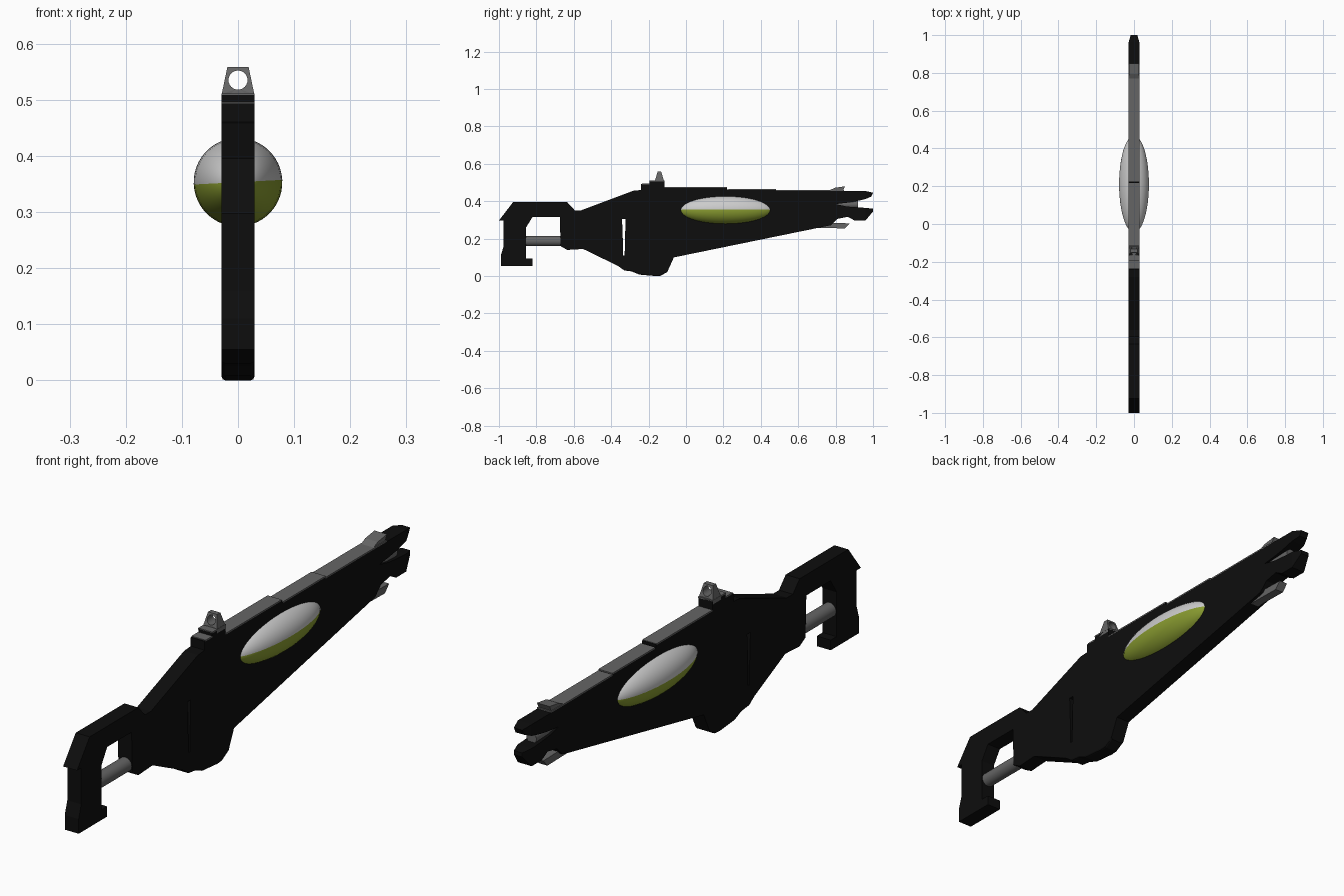
import bpy, bmesh, math
from mathutils import Matrix

if "Cube" in bpy.data.objects:
    bpy.data.objects.remove(bpy.data.objects["Cube"])


def material(name, rgb):
    m = bpy.data.materials.new(name)
    m.diffuse_color = (*rgb, 1)
    m.use_nodes = True
    m.node_tree.nodes["Principled BSDF"].inputs["Base Color"].default_value = m.diffuse_color
    return m


BLACK = material("black", (0.004, 0.004, 0.004))
GREY = material("dark_grey", (0.13, 0.13, 0.13))
WHITE = material("pale_grey", (0.6, 0.6, 0.6))
OLIVE = material("olive", (0.25, 0.33, 0.03))


def finish(name, bm, *mats):
    bmesh.ops.recalc_face_normals(bm, faces=bm.faces)
    me = bpy.data.meshes.new(name)
    bm.to_mesh(me)
    bm.free()
    for m in mats:
        me.materials.append(m)
    ob = bpy.data.objects.new(name, me)
    bpy.context.collection.objects.link(ob)
    return ob


def slab(loops, to3d, push):
    """Fill outlines (later loops are holes) and extrude by push."""
    bm = bmesh.new()
    edges = []
    for loop in loops:
        vs = [bm.verts.new(to3d(a, b)) for a, b in loop]
        edges += [bm.edges.new((vs[i - 1], vs[i])) for i in range(len(vs))]
    bmesh.ops.triangle_fill(bm, edges=edges, use_beauty=True)
    ext = bmesh.ops.extrude_face_region(bm, geom=bm.faces[:])
    new = [g for g in ext["geom"] if isinstance(g, bmesh.types.BMVert)]
    bmesh.ops.translate(bm, verts=new, vec=push)
    return bm


def side_slab(loops, half):
    return slab(loops, lambda y, z: (-half, y, z), (2 * half, 0, 0))


def rod(name, y0, y1, z, r, sides, mat):
    bm = bmesh.new()
    mat4 = Matrix.Translation((0, (y0 + y1) / 2, z)) @ Matrix.Rotation(math.pi / 2, 4, 'X')
    bmesh.ops.create_cone(bm, cap_ends=True, segments=sides, radius1=r, radius2=r,
                          depth=y1 - y0, matrix=mat4)
    ob = finish(name, bm, mat)
    bpy.context.view_layer.objects.active = ob
    ob.select_set(True)
    bpy.ops.object.shade_smooth_by_angle()
    ob.select_set(False)


W = 0.029

# Flat body with hooked stock, belly and forked muzzle
outline = [
    (-1.0, .297), (-.925, .395), (-.635, .395), (-.595, .352), (-.56, .352),
    (-.28, .457), (-.24, .46), (-.24, .493), (-.195, .493), (-.195, .508),
    (-.115, .508), (-.115, .472), (.22, .474), (.22, .463), (.48, .461), (.48, .458),
    (.90, .455), (.96, .455),
    (.96, .412), (.90, .398), (.86, .392), (.80, .385), (.86, .372), (.93, .366), (.96, .365),
    (.96, .298), (.90, .298), (.865, .317), (.81, .306), (.775, .272),
    (-.065, .10), (-.10, .022), (-.135, .002), (-.16, 0), (-.25, .008), (-.29, .025),
    (-.33, .03), (-.365, .055), (-.55, .145), (-.635, .14), (-.67, .16), (-.675, .317),
    (-.82, .317), (-.855, .26), (-.855, .093), (-.82, .093), (-.82, .055), (-.99, .055),
    (-.99, .11), (-.975, .16), (-.975, .297)]
slit = [(-.342, .305), (-.323, .305), (-.326, .2), (-.328, .11), (-.336, .11), (-.338, .2)]
bm = side_slab([outline, slit], W)
rim = [e for e in bm.edges if all(v.co.z < .03 for v in e.verts)
       and abs(e.verts[0].co.x - e.verts[1].co.x) < 1e-5 and not
       all(len(f.verts) == 3 for f in e.link_faces)]
bmesh.ops.bevel(bm, geom=rim, offset=.006, segments=2, affect='EDGES', profile=.5)
finish("body", bm, BLACK)

# Tapered prong tips
for name, pts in (("upper_prong_tip", [(.96, .455), (1.0, .446), (.99, .425), (.96, .412)]),
                  ("lower_prong_tip", [(.96, .365), (1.0, .36), (1.0, .345), (.96, .298)])):
    bm = side_slab([pts], W)
    for v in bm.verts:
        if v.co.y > .97:
            v.co.x *= .6
    finish(name, bm, BLACK)

# Grey caps along the top rail
for i, (y0, y1, z) in enumerate([(-.235, -.195, .493), (-.195, -.115, .508), (-.115, .218, .473),
                                 (.226, .48, .462), (.48, .845, .457)]):
    bm = side_slab([[(y0, z - .002), (y1, z - .002), (y1, z + .003), (y0, z + .003)]], W + .0005)
    finish(f"rail_cap_{i + 1}", bm, GREY)

# Rear sight with round peep hole, thinner toward its top
hole = [(.017 * math.cos(t * math.tau / 24), .535 + .017 * math.sin(t * math.tau / 24))
        for t in range(24)]
frame = [(-.029, .495), (.029, .495), (.029, .51), (.019, .558), (-.019, .558), (-.029, .51)]
bm = slab([frame, hole], lambda x, z: (x, -.166, z), (0, .048, 0))
for v in bm.verts:
    k = 1 - .6 * max(0, (v.co.z - .51) / .048)
    v.co.y = -.142 + (v.co.y + .142) * k
finish("rear_sight", bm, GREY)

# Front sight and under-barrel fin
finish("front_sight", side_slab([[(.76, .455), (.795, .472), (.85, .48), (.835, .45)]], W * .9), GREY)
finish("lower_fin", side_slab([[(.69, .258), (.75, .285), (.875, .282), (.85, .255)]], W * .6), GREY)

# Stock rod and barrel
rod("stock_rod", -.87, -.66, .187, .027, 24, GREY)
rod("barrel", .78, .92, .382, .021, 16, GREY)

# Two-tone ellipsoid chamber through the body
bm = bmesh.new()
bmesh.ops.create_uvsphere(bm, u_segments=48, v_segments=24, radius=1,
                          matrix=Matrix.Rotation(math.pi / 2, 4, 'X'))
for f in bm.faces:
    f.smooth = True
    f.material_index = 0 if f.calc_center_median().z > 0 else 1
bmesh.ops.transform(bm, verts=bm.verts, matrix=Matrix.Translation((0, .211, .353))
                    @ Matrix.Rotation(math.radians(-3), 4, 'Y')
                    @ Matrix.Diagonal((.079, .256, .079, 1)))
finish("chamber", bm, WHITE, OLIVE)
